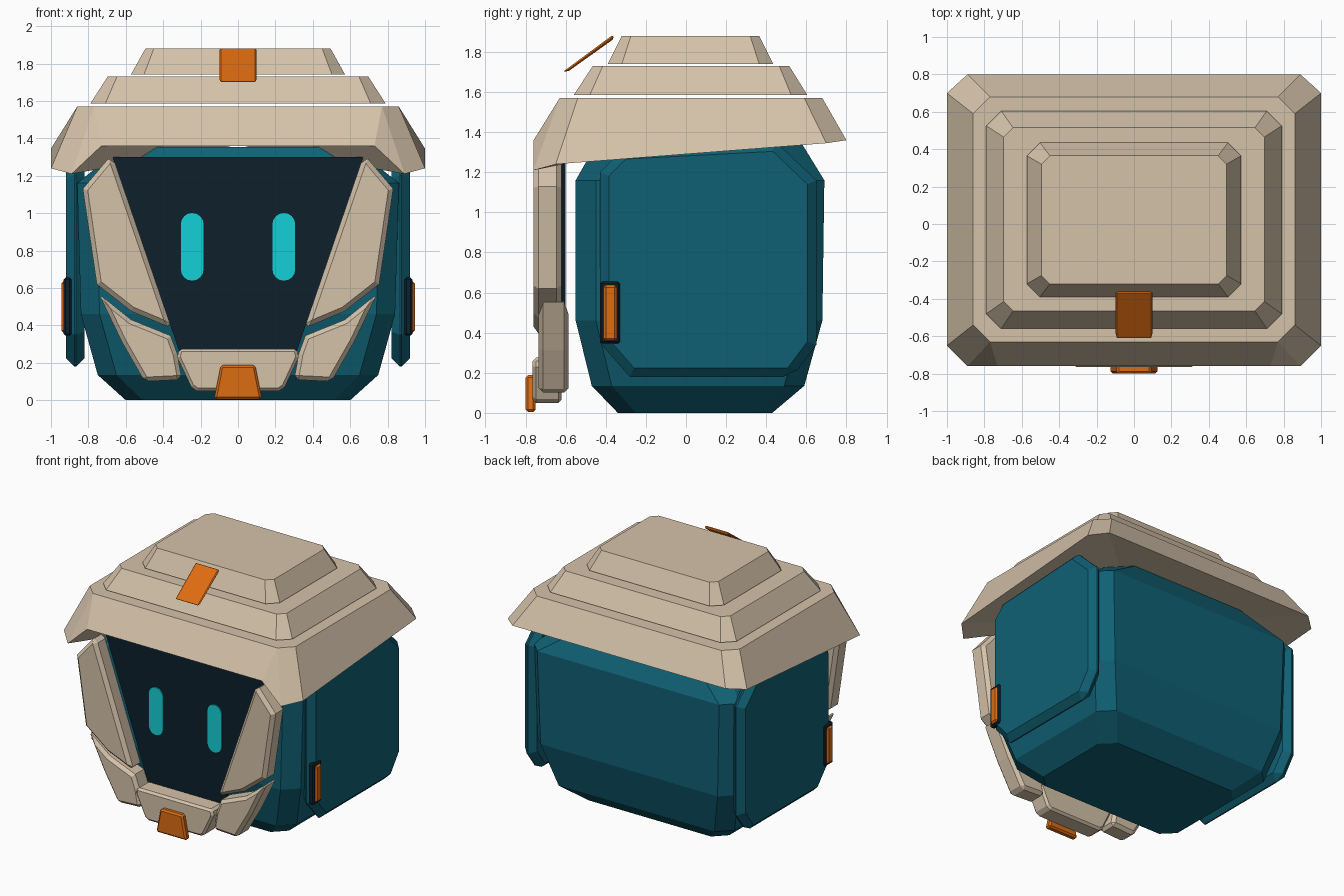
import bpy, bmesh, math

if "Cube" in bpy.data.objects:
    bpy.data.objects.remove(bpy.data.objects["Cube"])


def material(name, rgb):
    m = bpy.data.materials.new(name)
    m.diffuse_color = (*rgb, 1)
    m.use_nodes = True
    m.node_tree.nodes["Principled BSDF"].inputs["Base Color"].default_value = m.diffuse_color
    return m


TAN = material("warm_tan", (0.66, 0.54, 0.40))
TEAL = material("deep_teal", (0.005, 0.118, 0.175))
NAVY = material("dark_navy", (0.004, 0.014, 0.024))
ORANGE = material("orange", (0.72, 0.15, 0.006))
CYAN = material("bright_cyan", (0.006, 0.63, 0.68))


def finish(name, bm, mat, bevel=0, mirror=False):
    bmesh.ops.recalc_face_normals(bm, faces=bm.faces[:])
    me = bpy.data.meshes.new(name)
    bm.to_mesh(me)
    bm.free()
    me.materials.append(mat)
    ob = bpy.data.objects.new(name, me)
    bpy.context.collection.objects.link(ob)
    if bevel:
        b = ob.modifiers.new("Bevel", "BEVEL")
        b.width = bevel
        b.segments = 1
        b.limit_method = 'ANGLE'
        b.angle_limit = math.radians(50)
    if mirror:
        ob.modifiers.new("Mirror", "MIRROR").use_mirror_merge = False
    return ob


def prism(name, pts, lo, hi, axis, mat, bevel=0, mirror=False):
    """Extrude a flat outline: axis 'y' uses (x, z) points, 'x' uses (y, z)."""
    bm = bmesh.new()
    place = (lambda p, d: (p[0], d, p[1])) if axis == 'y' else (lambda p, d: (d, p[0], p[1]))
    a, b = ([bm.verts.new(place(p, d)) for p in pts] for d in (lo, hi))
    bm.faces.new(a)
    bm.faces.new(b)
    for i in range(len(pts)):
        j = (i + 1) % len(pts)
        bm.faces.new((a[i], a[j], b[j], b[i]))
    return finish(name, bm, mat, bevel, mirror)


def ring(z, x, y0, y1, c):
    """Rectangle with cut corners."""
    return [(-x + c, y0, z), (x - c, y0, z), (x, y0 + c, z), (x, y1 - c, z),
            (x - c, y1, z), (-x + c, y1, z), (-x, y1 - c, z), (-x, y0 + c, z)]


def loft(name, rings, mat):
    bm = bmesh.new()
    vs = [[bm.verts.new(p) for p in r] for r in rings]
    for a, b in zip(vs, vs[1:]):
        for i in range(8):
            j = (i + 1) % 8
            bm.faces.new((a[i], a[j], b[j], b[i]))
    bm.faces.new(vs[0])
    bm.faces.new(vs[-1])
    return finish(name, bm, mat)


def both(pts):
    """Complete a symmetric outline from its right half."""
    return pts + [(-x, z) for x, z in reversed(pts)]


# Faceted head shell
loft("head_shell", [ring(0, 0.60, -0.34, 0.43, 0.09),
                    ring(0.135, 0.75, -0.47, 0.59, 0.10),
                    ring(0.46, 0.84, -0.55, 0.68, 0.10),
                    ring(1.16, 0.86, -0.55, 0.69, 0.10),
                    ring(1.355, 0.62, -0.44, 0.57, 0.15)], TEAL)

# Side panels
prism("side_panel", [(-0.43, 0.35), (-0.28, 0.18), (0.53, 0.18), (0.65, 0.34),
                     (0.65, 1.16), (0.45, 1.35), (-0.32, 1.31), (-0.43, 1.20)],
      0.82, 0.92, 'x', TEAL, 0.045, True)

# Lowest hat tier: sloping rim raised above the face
bm = bmesh.new()
half = [(0.73, -0.76, 1.36), (0.89, -0.76, 1.21), (1.0, -0.65, 1.24),
        (1.0, 0.70, 1.345), (0.89, 0.80, 1.36)]
upper = ring(1.57, 0.86, -0.63, 0.68, 0.09)
rim = [bm.verts.new(p) for p in half + [(-x, y, z) for x, y, z in reversed(half)]]
top = [bm.verts.new(p) for p in upper]
mid = bm.verts.new((0, 0, 1.365))
for i in range(10):
    bm.faces.new((rim[i], rim[(i + 1) % 10], mid))
top_index = [1, 1, 2, 3, 4, 5, 6, 7, 0, 0]
for i in range(10):
    j = (i + 1) % 10
    a, b = top[top_index[i]], top[top_index[j]]
    bm.faces.new((rim[i], rim[j], b) if a is b else (rim[i], rim[j], b, a))
bm.faces.new(top)
finish("hat_brim", bm, TAN)

# Upper hat tiers, separated by thin gaps
loft("hat_middle", [ring(1.585, 0.79, -0.56, 0.605, 0.08),
                    ring(1.73, 0.697, -0.465, 0.515, 0.05)], TAN)
loft("hat_top", [ring(1.74, 0.573, -0.39, 0.435, 0.07),
                 ring(1.88, 0.495, -0.32, 0.365, 0.045)], TAN)

# Tilted hat clip
prism("hat_clip", [(-0.615, 1.70), (-0.585, 1.705), (-0.36, 1.865), (-0.365, 1.885)],
      -0.098, 0.098, 'x', ORANGE, 0.007)

# Face screen with capsule eyes
prism("face_screen", both([(0.31, 0.25), (0.67, 1.30)]), -0.625, -0.60, 'y', NAVY)
eye = []
for cz, start in ((0.94, 0), (0.70, 180)):
    for k in range(9):
        t = math.radians(start + k * 22.5)
        eye.append((0.245 + 0.061 * math.cos(t), cz + 0.061 * math.sin(t)))
prism("eye", eye, -0.633, -0.624, 'y', CYAN, 0, True)

# Armoured face frame
prism("upper_cheek", [(0.665, 1.29), (0.695, 1.29), (0.83, 1.13), (0.755, 0.62),
                      (0.57, 0.475), (0.355, 0.385)], -0.76, -0.622, 'y', TAN, 0.025, True)
prism("lower_cheek", [(0.745, 0.57), (0.62, 0.31), (0.50, 0.10), (0.30, 0.11),
                      (0.325, 0.25), (0.36, 0.345), (0.57, 0.43)],
      -0.735, -0.585, 'y', TAN, 0.023, True)
prism("chin_guard", both([(0.22, 0.05), (0.25, 0.07), (0.325, 0.23), (0.315, 0.275)]),
      -0.765, -0.62, 'y', TAN, 0.016)
prism("chin_clip", both([(0.128, 0.005), (0.092, 0.188)]), -0.80, -0.75, 'y', ORANGE, 0.012)

# Side latches on dark mounts
prism("latch_mount", [(-0.43, 0.345), (-0.33, 0.345), (-0.33, 0.655), (-0.43, 0.655)],
      0.89, 0.932, 'x', NAVY, 0.01, True)
prism("side_latch", [(-0.412, 0.36), (-0.345, 0.36), (-0.345, 0.637), (-0.412, 0.637)],
      0.90, 0.945, 'x', ORANGE, 0.012, True)
